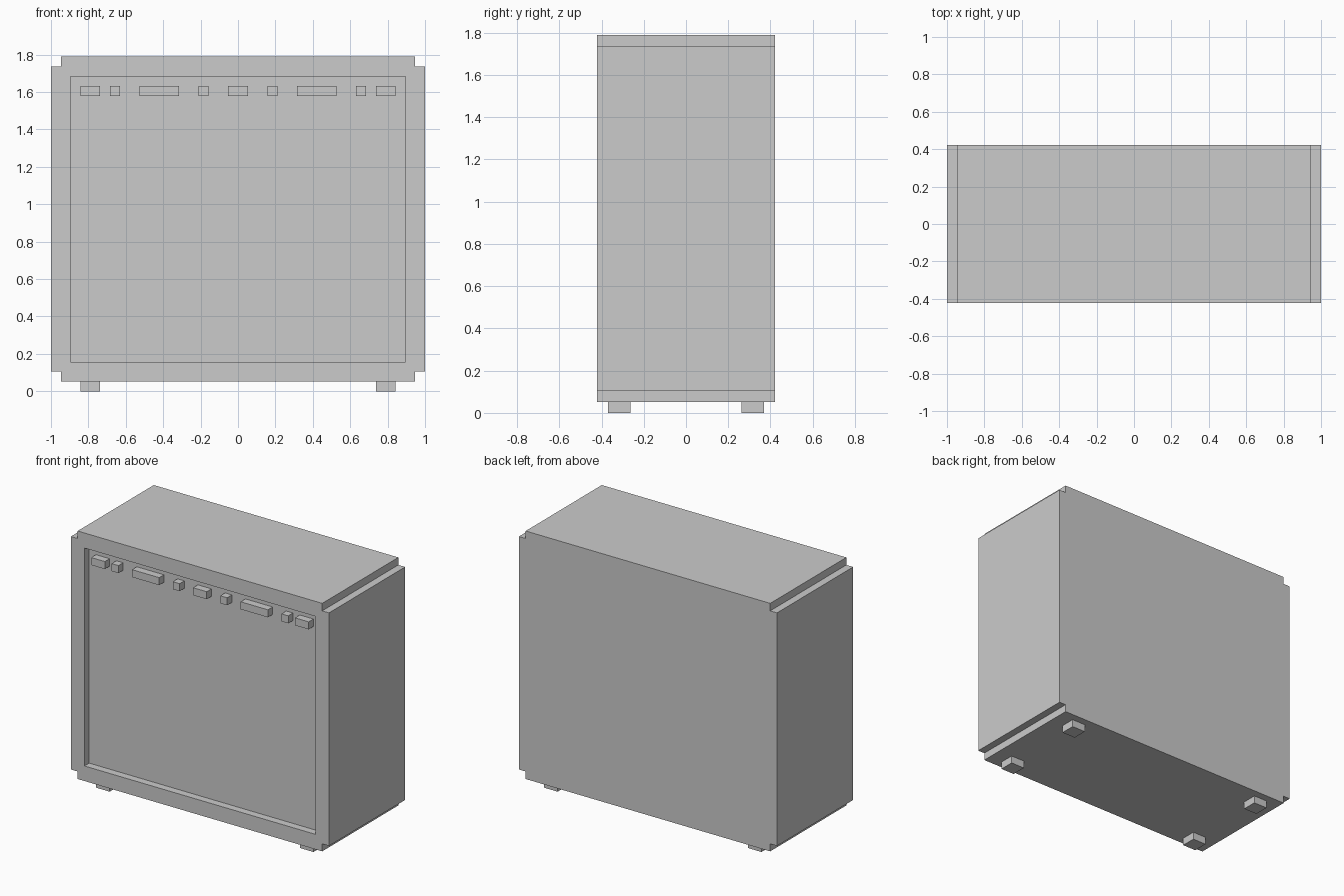
import bpy
import bmesh

if "Cube" in bpy.data.objects:
    bpy.data.objects.remove(bpy.data.objects["Cube"])

U = 2 / 38  # the model sits on a regular block grid, 38 blocks wide


def add_object(name, bm):
    bmesh.ops.recalc_face_normals(bm, faces=bm.faces)
    mesh = bpy.data.meshes.new(name)
    bm.to_mesh(mesh)
    bm.free()
    obj = bpy.data.objects.new(name, mesh)
    bpy.context.collection.objects.link(obj)
    return obj


def box(name, x, y, z):
    """Box from (min, max) pairs in grid units."""
    bm = bmesh.new()
    bmesh.ops.create_cube(bm, size=1)
    for v in bm.verts:
        v.co = [U * (a if c < 0 else b) for c, (a, b) in zip(v.co, (x, y, z))]
    return add_object(name, bm)


# Cabinet: rectangle with notched corners, extruded front to back
right = [(18, 1), (18, 2), (19, 2), (19, 33), (18, 33), (18, 34)]
profile = right + [(-x, z) for x, z in reversed(right)]
bm = bmesh.new()
face = bm.faces.new([bm.verts.new((x * U, -8 * U, z * U)) for x, z in profile])
ext = bmesh.ops.extrude_face_region(bm, geom=[face], use_keep_orig=True)
verts = [g for g in ext["geom"] if isinstance(g, bmesh.types.BMVert)]
bmesh.ops.translate(bm, verts=verts, vec=(0, 16 * U, 0))
cabinet = add_object("cabinet", bm)

# Shallow front recess, one block deep
cutter = box("recess_cutter", (-17, 17), (-9, -7), (3, 32))
cutter.hide_render = True
mod = cabinet.modifiers.new("recess", "BOOLEAN")
mod.operation = "DIFFERENCE"
mod.solver = "EXACT"
mod.object = cutter
bpy.context.view_layer.objects.active = cabinet
bpy.ops.object.modifier_apply(modifier=mod.name)
bpy.data.objects.remove(cutter)

# Row of knobs and panels, flush with the front frame
box("control_centre", (-1, 1), (-8, -7), (30, 31))
for a, b in [(3, 4), (6, 10), (12, 13), (14, 16)]:
    box("control_right", (a, b), (-8, -7), (30, 31))
    box("control_left", (-b, -a), (-8, -7), (30, 31))

# Feet
for x in [(-16, -14), (14, 16)]:
    for y in [(-7, -5), (5, 7)]:
        box("foot", x, y, (0, 1))
